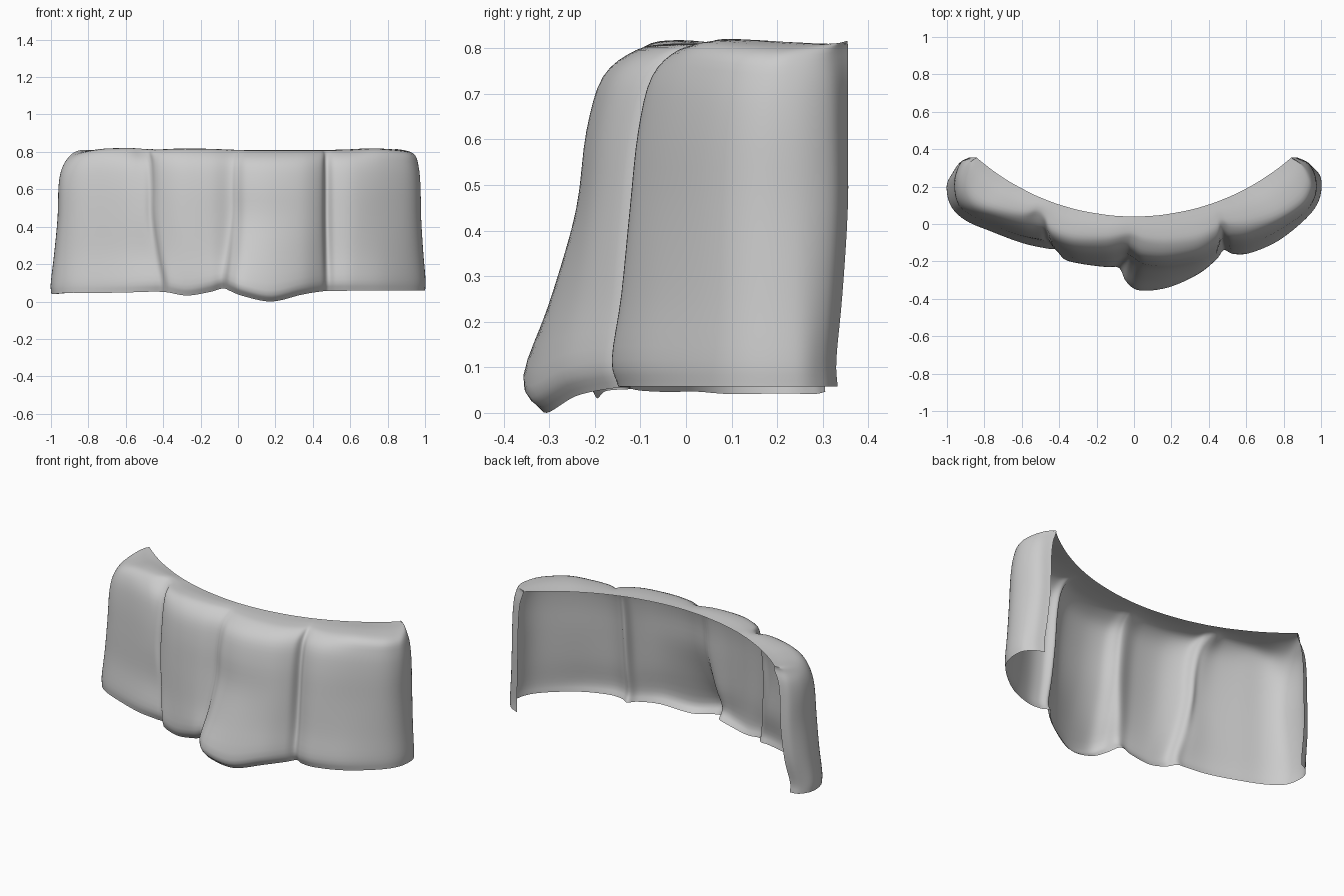
import bpy, bmesh, math
from mathutils import Vector

if "Cube" in bpy.data.objects:
    bpy.data.objects.remove(bpy.data.objects["Cube"])

# Plan stations around the front: x_top, x_bottom, y_top, y_mid, y_bottom
STATIONS = [
    (-.84, -.91, .355, .355, .305), (-.89, -.96, .32, .325, .28), (-.91, -1.0, .25, .23, .21),
    (-.90, -.98, .18, .11, .10), (-.84, -.90, .11, .04, .02), (-.74, -.76, .07, -.01, -.04),
    (-.60, -.60, .04, -.06, -.10), (-.52, -.47, .05, -.08, -.13), (-.48, -.41, .025, -.08, -.14),
    (-.44, -.37, -.04, -.13, -.19), (-.32, -.27, -.085, -.18, -.215), (-.15, -.15, -.09, -.19, -.23),
    (-.04, -.08, -.07, -.17, -.235), (0, -.04, -.075, -.19, -.31), (.06, .03, -.10, -.23, -.355),
    (.18, .18, -.11, -.24, -.34), (.34, .34, -.09, -.21, -.27), (.44, .44, -.04, -.15, -.19),
    (.47, .48, 0, -.09, -.14), (.52, .53, -.015, -.12, -.16), (.62, .62, -.01, -.115, -.155),
    (.76, .77, .03, -.05, -.09), (.89, .92, .11, .05, .03), (.94, .99, .19, .14, .13),
    (.94, 1.0, .25, .24, .24), (.91, .96, .31, .32, .30), (.84, .90, .355, .355, .33)]
ARC_Y, ARC_R = 1.32, 1.28          # circle of the open back edge
MAX_A = math.atan2(.84, ARC_Y - .355)


def bump(x, c, w):
    return math.exp(-((x - c) / w) ** 2)


def smooth(points, n):
    """Catmull-Rom through the points, n steps per span."""
    p = [2 * points[0] - points[1]] + points + [2 * points[-1] - points[-2]]
    out = []
    for i in range(1, len(p) - 2):
        a, b, c, d = p[i - 1:i + 3]
        for k in range(n):
            t = k / n
            out.append(.5 * (2 * b + (c - a) * t + (2 * a - 5 * b + 4 * c - d) * t * t
                             + (3 * b - a - 3 * c + d) * t ** 3))
    return out + [points[-1].copy()]


def column(xt, xb, yt, ym, yb):
    """One strip from the back of the top lip, over the edge and down the front."""
    a = max(-MAX_A, min(MAX_A, math.atan2(xt, ARC_Y - yt)))
    lift = .012 * bump(xt, -.65, .15) + .01 * bump(xt, -.25, .15) + .01 * bump(xt, .8, .15)
    end = .03 * bump(xb, -1, .1) + .015 * bump(xb, 1, .1)      # rounded outer corners
    back = Vector((ARC_R * math.sin(a), ARC_Y - ARC_R * math.cos(a), .812))
    edge = Vector((xt, yt, .798 + lift - end))
    w = .6 if abs(xt) > .8 else .25          # creases bend only near the foot
    xm = xt * (1 - w) + xb * w
    foot = .06 - .058 * bump(xb, .17, .17) - .025 * bump(xb, -.26, .1) + .02 * bump(xb, -.08, .05)
    foot -= .012 * bump(xb, -.75, .3) + .01 * bump(xb, -.98, .06)
    curl = .035 * bump(xb, .1, .5)
    k = .3 if xt < -.5 else .48              # left foot flares late
    mid = back.lerp(edge, .55)
    mid.z = .812 + lift - end * .4
    return [back, mid, edge,
            Vector((xt * .4 + xm * .6, yt * .45 + ym * .55, .74 - end)),
            Vector((xt * .1 + xm * .9, yt * .17 + ym * .83, .62)),
            Vector((xm, ym, .45)),
            Vector((xm * .5 + xb * .5, ym * (1 - k) + yb * k, .26)),
            Vector((xb, yb, foot + .06)),
            Vector((xb * .998, yb + curl, foot))]


# Smooth the shell down each strip, then across the strips
strips = [smooth(column(*s), 4) for s in STATIONS]
rows = [smooth(list(r), 6) for r in zip(*strips)]

bm = bmesh.new()
grid = [[bm.verts.new(p) for p in r] for r in rows]
for r0, r1 in zip(grid, grid[1:]):
    for i in range(len(r0) - 1):
        bm.faces.new((r0[i], r1[i], r1[i + 1], r0[i + 1]))
bmesh.ops.remove_doubles(bm, verts=bm.verts, dist=.0005)
low = min(v.co.z for v in bm.verts)
for v in bm.verts:
    v.co.z -= low

# Thin open shell: rippled front wall, top lip and wrapped ends
mesh = bpy.data.meshes.new("rippled_shell")
bm.to_mesh(mesh)
bm.free()
shell = bpy.data.objects.new("rippled_shell", mesh)
bpy.context.collection.objects.link(shell)
bpy.context.view_layer.objects.active = shell
shell.select_set(True)
bpy.ops.object.shade_smooth_by_angle(angle=math.radians(50))
